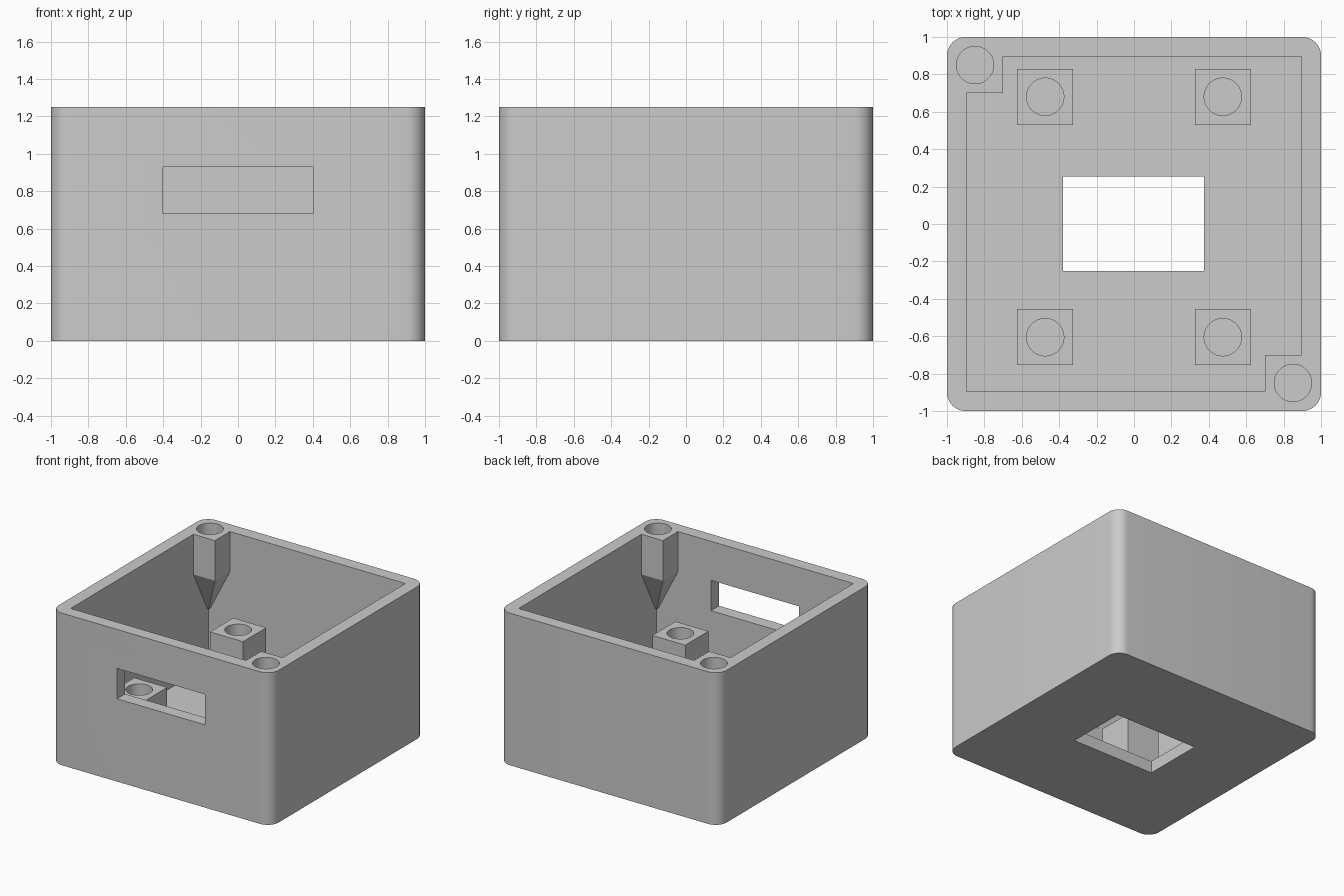
import bpy, bmesh, math
from mathutils import Matrix, Vector

default = bpy.data.objects.get("Cube")
if default:
    bpy.data.objects.remove(default, do_unlink=True)

HEIGHT, FLOOR, INNER = 1.25, 0.1, 0.895

grey = bpy.data.materials.new("light_grey_plastic")
grey.use_nodes = True
colour = (0.6, 0.6, 0.6, 1)
grey.diffuse_color = colour
grey.node_tree.nodes["Principled BSDF"].inputs["Base Color"].default_value = colour


def finish(bm, name):
    bmesh.ops.recalc_face_normals(bm, faces=bm.faces)
    mesh = bpy.data.meshes.new(name)
    bm.to_mesh(mesh)
    bm.free()
    mesh.materials.append(grey)
    obj = bpy.data.objects.new(name, mesh)
    bpy.context.collection.objects.link(obj)
    return obj


def box(name, low, high, radius=0):
    """Box between two corners, with optional rounded upright edges."""
    low, high = Vector(low), Vector(high)
    bm = bmesh.new()
    place = Matrix.Translation((low + high) / 2) @ Matrix.Diagonal((*(high - low), 1))
    bmesh.ops.create_cube(bm, size=1, matrix=place)
    if radius:
        upright = [e for e in bm.edges
                   if abs(e.verts[0].co.z - e.verts[1].co.z) > 0.01]
        bmesh.ops.bevel(bm, geom=upright, offset=radius, segments=10,
                        profile=0.5, affect='EDGES')
    return finish(bm, name)


def cylinder(name, x, y, bottom, top, radius=0.1):
    bm = bmesh.new()
    bmesh.ops.create_cone(bm, cap_ends=True, segments=48, radius1=radius,
                          radius2=radius, depth=top - bottom,
                          matrix=Matrix.Translation((x, y, (bottom + top) / 2)))
    return finish(bm, name)


def corner_boss(name, side):
    """Square corner column that tapers down into the corner."""
    bm = bmesh.new()
    outer = 0.95
    for inner, z in ((0.7, 1.45), (0.7, 0.92), (0.88, 0.57)):
        for x in (inner, outer):
            for y in (inner, outer):
                bm.verts.new((side * x, -side * y, z))
    bmesh.ops.convex_hull(bm, input=bm.verts)
    bmesh.ops.dissolve_limit(bm, angle_limit=0.01, verts=bm.verts, edges=bm.edges)
    return finish(bm, name)


def subtract(target, cutter):
    cutter.hide_render = True
    mod = target.modifiers.new("cut", 'BOOLEAN')
    mod.operation = 'DIFFERENCE'
    mod.solver = 'EXACT'
    mod.object = cutter
    bpy.context.view_layer.objects.active = target
    bpy.ops.object.modifier_apply(modifier=mod.name)
    bpy.data.objects.remove(cutter, do_unlink=True)


# Outer body and the inner space
enclosure = box("enclosure", (-1, -1, 0), (1, 1, HEIGHT), 0.1)
cavity = box("cavity", (-INNER, -INNER, FLOOR), (INNER, INNER, HEIGHT + 0.1))
holes = []

# Corner screw bosses are left standing in two opposite corners
for side in (-1, 1):
    subtract(cavity, corner_boss("corner_boss", side))
    holes.append(cylinder("boss_hole", side * 0.85, -side * 0.85, 0.92, HEIGHT + 0.1))

# Four square standoffs on the floor
for x in (-0.475, 0.475):
    for y in (-0.605, 0.68):
        h = 0.15
        subtract(cavity, box("standoff", (x - h, y - h, 0.05), (x + h, y + h, 0.585)))
        holes.append(cylinder("standoff_hole", x, y, 0.25, 0.7))

# Hollow the body, then cut screw holes, front slot and floor opening
subtract(enclosure, cavity)
for hole in holes:
    subtract(enclosure, hole)
subtract(enclosure, box("front_slot", (-0.4, -1.1, 0.68), (0.4, -0.8, 0.93)))
subtract(enclosure, box("floor_opening", (-0.38, -0.25, -0.1), (0.375, 0.255, 0.2)))

# Smooth the rounded corners and holes, keep edges sharp
bpy.ops.object.select_all(action='DESELECT')
enclosure.select_set(True)
bpy.context.view_layer.objects.active = enclosure
bpy.ops.object.shade_smooth_by_angle(angle=math.radians(25))
